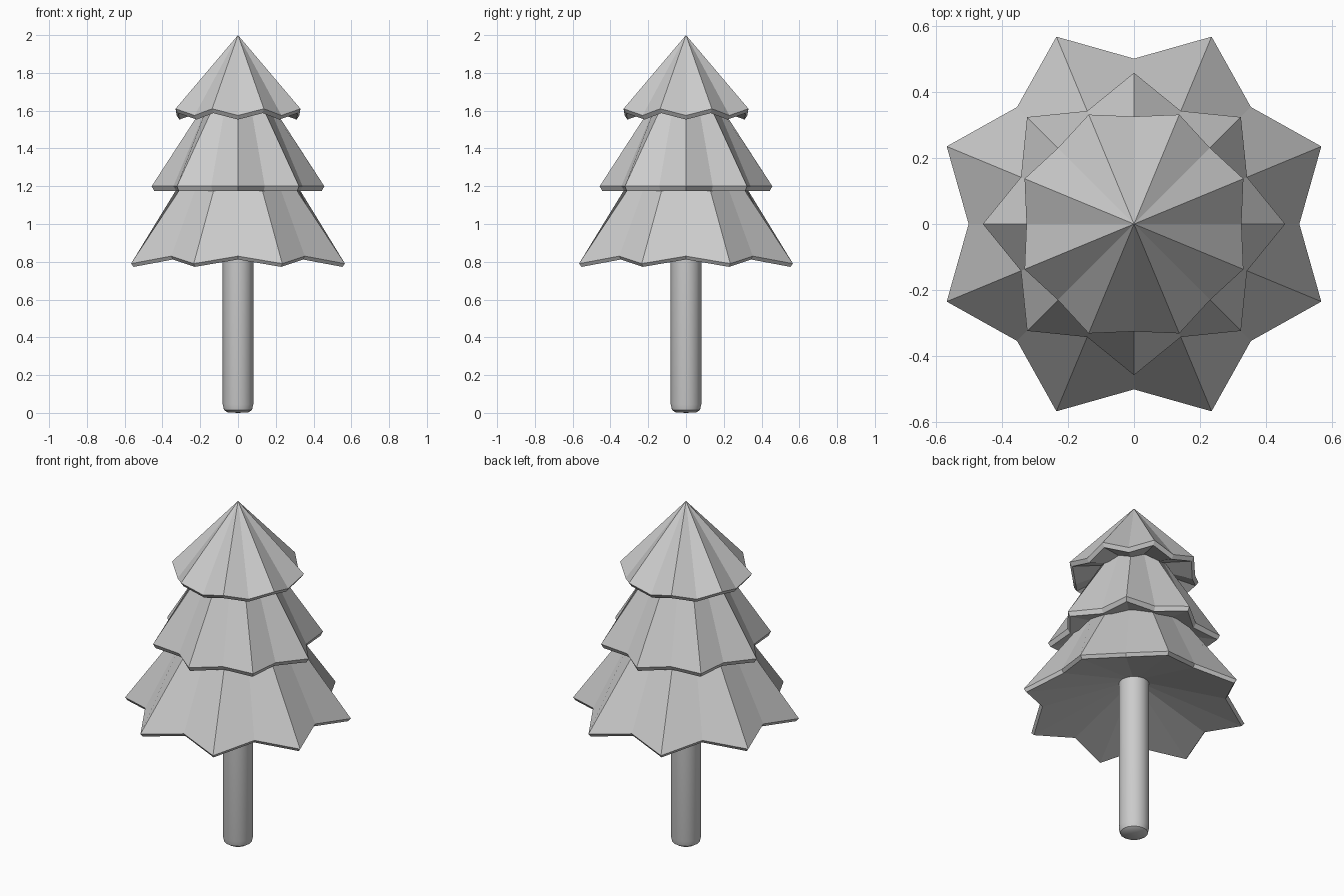
import bpy, bmesh
from math import cos, sin, pi

if "Cube" in bpy.data.objects:
    bpy.data.objects.remove(bpy.data.objects["Cube"])


def loft(name, rings, smooth=False):
    """Closed solid through rings of points; a one-point ring is a pole."""
    bm = bmesh.new()
    loops = [[bm.verts.new(p) for p in ring] for ring in rings]
    for a, b in zip(loops, loops[1:]):
        n = max(len(a), len(b))
        for i in range(n):
            j = (i + 1) % n
            quad = [a[i % len(a)], a[j % len(a)], b[j % len(b)], b[i % len(b)]]
            bm.faces.new(list(dict.fromkeys(quad)))
    if len(loops[0]) > 1:
        bm.faces.new(loops[0])
    bmesh.ops.recalc_face_normals(bm, faces=bm.faces)
    me = bpy.data.meshes.new(name)
    bm.to_mesh(me)
    bm.free()
    ob = bpy.data.objects.new(name, me)
    bpy.context.collection.objects.link(ob)
    if smooth:
        bpy.context.view_layer.objects.active = ob
        ob.select_set(True)
        bpy.ops.object.shade_smooth_by_angle(angle=pi / 5)
        ob.select_set(False)
    return ob


def star(even, odd, n=16):
    """Ring alternating between (radius, z) pairs; even points lie on the axes."""
    ring = []
    for i in range(n):
        r, z = odd if i % 2 else even
        a = 2 * pi * i / n
        ring.append((r * cos(a), r * sin(a), z))
    return ring


def circle(r, z):
    return star((r, z), (r, z))


def pole(z):
    return [(0, 0, z)]


# Branch tiers: top, slanted star-shaped side, thin rim, hollowed underside
loft("lower_branches", [circle(0.285, 1.25),
                        star((0.50, 0.83), (0.613, 0.79)),
                        star((0.487, 0.812), (0.598, 0.773)), pole(0.95)])
loft("middle_branches", [circle(0.165, 1.65),
                         star((0.457, 1.20), (0.37, 1.20)),
                         star((0.444, 1.176), (0.355, 1.176)), pole(1.26)])
loft("top_branches", [pole(2.0),
                      star((0.325, 1.575), (0.358, 1.61)),
                      star((0.31, 1.553), (0.342, 1.587)), pole(1.66)])

# Trunk with softened foot
loft("trunk", [pole(0.0), circle(0.055, 0.003), circle(0.074, 0.015),
               circle(0.081, 0.045), circle(0.081, 1.0), pole(1.0)], smooth=True)
